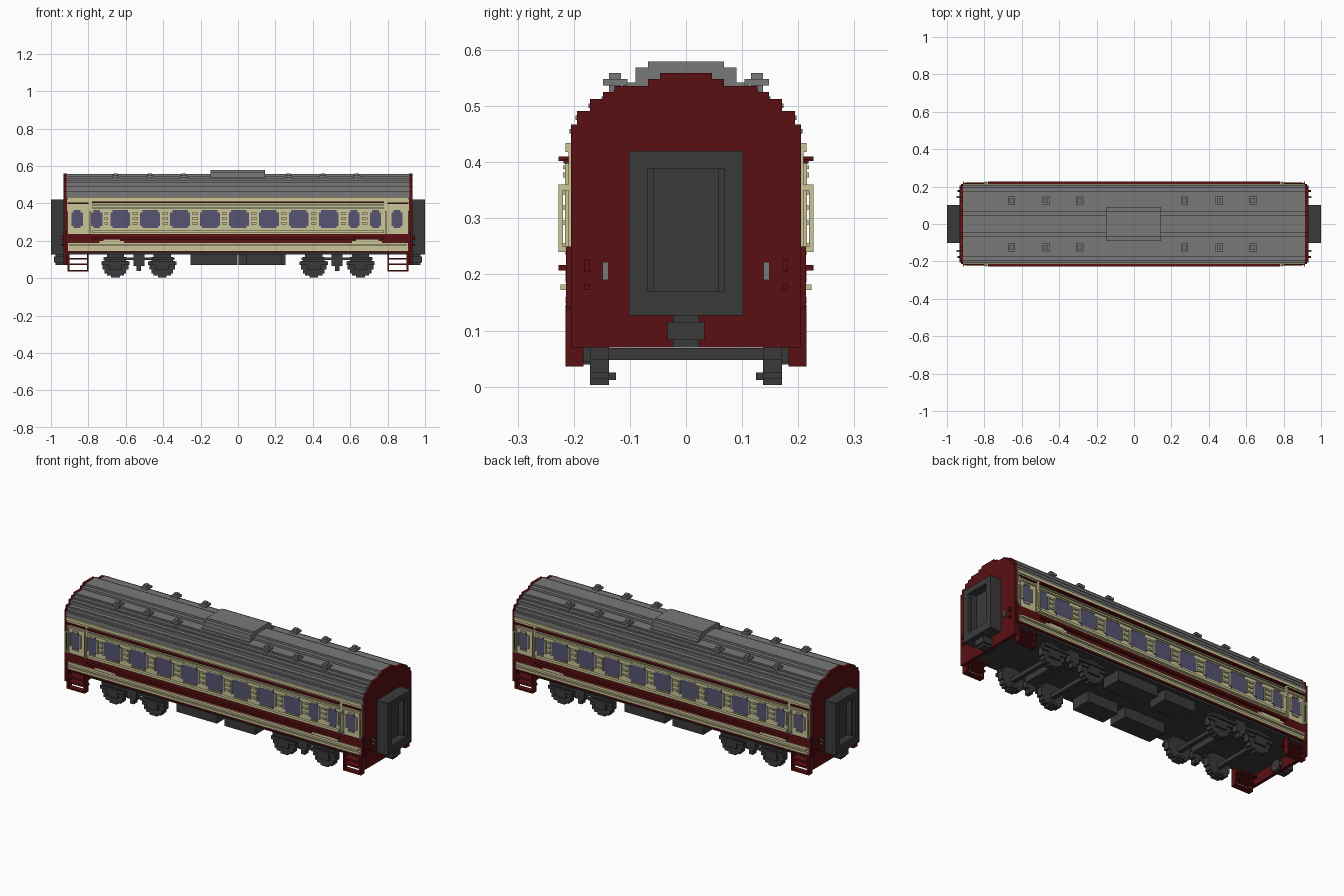
import bpy, bmesh, math
from mathutils import Matrix

cube = bpy.data.objects.get("Cube")
if cube:
    bpy.data.objects.remove(cube, do_unlink=True)


def material(name, rgb):
    m = bpy.data.materials.new(name)
    m.diffuse_color = (*rgb, 1)
    m.use_nodes = True
    node = m.node_tree.nodes["Principled BSDF"]
    node.inputs["Base Color"].default_value = (*rgb, 1)
    node.inputs["Roughness"].default_value = 0.8
    return m


RED = material("dark red paint", (0.10, 0.005, 0.006))
CREAM = material("cream paint", (0.60, 0.57, 0.31))
GREY = material("roof grey", (0.19, 0.19, 0.19))
DARK = material("underframe charcoal", (0.042, 0.042, 0.042))
GLASS = material("window glass", (0.095, 0.09, 0.17))
V = 0.0115                                # block size of the stepped style


def part(name, mat, boxes, turn=False, mirror=""):
    """Object from boxes (x0, x1, y0, y1, z0, z1); turn adds a half-turn copy,
    mirror adds copies reflected across the named axes."""
    boxes = list(boxes)
    if turn:
        boxes += [(-b[1], -b[0], -b[3], -b[2], b[4], b[5]) for b in boxes]
    if "x" in mirror:
        boxes += [(-b[1], -b[0], *b[2:]) for b in boxes]
    if "y" in mirror:
        boxes += [(b[0], b[1], -b[3], -b[2], b[4], b[5]) for b in boxes]
    bm = bmesh.new()
    for x0, x1, y0, y1, z0, z1 in boxes:
        mtx = Matrix.Translation(((x0 + x1) / 2, (y0 + y1) / 2, (z0 + z1) / 2))
        mtx = mtx @ Matrix.Diagonal((x1 - x0, y1 - y0, z1 - z0, 1))
        bmesh.ops.create_cube(bm, size=1, matrix=mtx)
    return finish(name, mat, bm)


def finish(name, mat, bm):
    mesh = bpy.data.meshes.new(name)
    bm.to_mesh(mesh)
    bm.free()
    mesh.materials.append(mat)
    ob = bpy.data.objects.new(name, mesh)
    bpy.context.collection.objects.link(ob)
    return ob


def extrude_x(name, mat, outline, x0, x1):
    """Solid from a (y, z) outline drawn along x."""
    bm = bmesh.new()
    face = bm.faces.new([bm.verts.new((x0, y, z)) for y, z in outline])
    ext = bmesh.ops.extrude_face_region(bm, geom=[face])["geom"]
    bmesh.ops.translate(bm, vec=(x1 - x0, 0, 0),
                        verts=[e for e in ext if isinstance(e, bmesh.types.BMVert)])
    bmesh.ops.recalc_face_normals(bm, faces=bm.faces)
    return finish(name, mat, bm)


# Stepped arch: (half width, top of that step)
STEPS = [(0.205, 0.467), (0.194, 0.491), (0.171, 0.513), (0.148, 0.525),
         (0.127, 0.536), (0.068, 0.548), (0.046, 0.559)]


def arch(bottom, shrink=0.0):
    side, z = [], bottom
    for w, top in STEPS:
        side += [(w, z), (w, top - shrink)]
        z = top - shrink
    return side + [(-y, z) for y, z in reversed(side)]


# Roof and end walls
extrude_x("roof", GREY, arch(0.43, 0.001), -0.918, 0.918)
extrude_x("end_wall_left", RED, arch(0.07), 0.915, 0.932)
extrude_x("end_wall_right", RED, arch(0.07), -0.932, -0.915)
part("roof_ribs", GREY, [(-0.915, 0.915, w - 0.004, w + 0.003, t - 0.016, t - 0.008)
                         for w, t in STEPS[:5]], mirror="y")

# Roof hood and vents
part("roof_hood", GREY, [(-0.148, 0.145, -0.112, 0.112, 0.52, 0.542),
                         (-0.148, 0.145, -0.09, 0.09, 0.53, 0.569),
                         (-0.148, 0.145, -0.068, 0.068, 0.56, 0.58)])
vents = []
for x in (-0.655, -0.47, -0.29, 0.27, 0.455, 0.635):
    vents += [(x - 0.02, x + 0.02, 0.104, 0.148, 0.537, 0.548),
              (x - 0.011, x + 0.011, 0.116, 0.137, 0.51, 0.559)]
part("roof_vents", GREY, vents, mirror="y")

# Body shell, split by colour height
W = 0.209
part("body_floor", DARK, [(-0.915, 0.915, -0.205, 0.205, 0.128, 0.145)])
part("lower_body", CREAM, [(-0.915, 0.915, -W, W, 0.14, 0.188)])
part("red_band", RED, [(-0.915, 0.915, -W - 0.003, W + 0.003, 0.188, 0.236)])
part("upper_body", CREAM, [(-0.915, 0.915, -W, W, 0.236, 0.43)])
part("corner_posts", RED, [(0.91, 0.924, 0.19, 0.214, 0.14, 0.25)], mirror="xy")
part("band_notches", CREAM, [(-0.74, -0.61, -0.215, -0.20, 0.186, 0.199),
                             (-0.72, -0.63, -0.215, -0.20, 0.199, 0.210),
                             (0.61, 0.77, -0.215, -0.20, 0.186, 0.199),
                             (0.63, 0.75, -0.215, -0.20, 0.199, 0.210)], turn=True)

# Windows: (centre, half width), front side; the back is the half turn of it
WINDOWS = [(-0.86, 0.03), (-0.755, 0.03), (-0.63, 0.053), (-0.47, 0.053),
           (-0.31, 0.053), (-0.15, 0.053), (0.005, 0.053), (0.165, 0.053),
           (0.325, 0.053), (0.485, 0.053), (0.62, 0.03), (0.735, 0.03), (0.85, 0.03)]
Z0, Z1 = 0.268, 0.364
glass, frames, piers = [], [], []
for c, h in WINDOWS:
    glass += [(c - h, c + h, -0.213, -0.205, Z0 + V, Z1 - V),
              (c - h + V, c + h - V, -0.213, -0.205, Z0, Z1)]
    for s in (-1, 1):                     # stepped frame round the glass
        x = c + s * (h + 0.003)
        frames.append((x - 0.003, x + 0.003, -0.216, -0.205, Z0 + V, Z1 - V))
        z = Z0 - 0.003 if s < 0 else Z1 + 0.003
        frames.append((c - h + V, c + h - V, -0.216, -0.205, z - 0.003, z + 0.003))
part("window_glass", GLASS, glass, turn=True)
part("window_frames", CREAM, frames, turn=True)

# Corrugated side ribs, broken by the windows in the window row
for (a, ha), (b, hb) in zip(WINDOWS[1:-2], WINDOWS[2:-1]):
    for z in (0.288, 0.315, 0.342):
        piers.append((a + ha + 0.012, b - hb - 0.012, -0.218, -0.205, z, z + 0.009))
part("pier_ribs", CREAM, piers, turn=True)
part("side_ribs", CREAM, [(-0.78, 0.78, 0.2, 0.224, 0.243, 0.256),
                          (-0.78, 0.78, 0.2, 0.219, 0.373, 0.382),
                          (-0.78, 0.78, 0.2, 0.219, 0.388, 0.394),
                          (-0.9, 0.9, 0.2, 0.224, 0.172, 0.182),
                          (-0.915, 0.915, 0.2, 0.215, 0.418, 0.434),
                          (-0.9, 0.9, 0.2, 0.215, 0.148, 0.160)], mirror="y")
part("red_side_ribs", RED, [(-0.78, 0.78, 0.2, 0.227, 0.402, 0.410),
                            (-0.78, 0.78, 0.2, 0.227, 0.207, 0.217),
                            (-0.915, 0.915, 0.2, 0.215, 0.138, 0.146)], mirror="y")

# Doors at the four corners
part("door_frames", CREAM, [(0.798, 0.804, 0.2, 0.216, 0.236, 0.4),
                            (0.902, 0.908, 0.2, 0.216, 0.236, 0.4),
                            (0.798, 0.908, 0.2, 0.216, 0.380, 0.388)], mirror="xy")
part("door_lintels", RED, [(0.798, 0.912, 0.2, 0.218, 0.398, 0.406)], mirror="xy")
rails = []
for x in (0.787, 0.909):
    rails += [(x, x + 0.006, 0.219, 0.227, 0.24, 0.36),
              (x, x + 0.006, 0.2, 0.227, 0.24, 0.25),
              (x, x + 0.006, 0.2, 0.227, 0.35, 0.36)]
part("door_handrails", CREAM, rails, mirror="xy")

# Entrance steps: open frames with treads
steps = [(0.80, 0.808, 0.183, 0.215, 0.036, 0.14), (0.902, 0.912, 0.183, 0.215, 0.036, 0.14),
         (0.80, 0.912, 0.183, 0.215, 0.036, 0.045), (0.80, 0.912, 0.172, 0.215, 0.070, 0.079),
         (0.80, 0.912, 0.150, 0.215, 0.100, 0.109)]
part("entrance_steps", RED, steps, mirror="xy")

# Gangway bellows, a recessed box on each end
part("gangways", DARK, [(0.93, 1.0, 0.068, 0.102, 0.127, 0.42),
                        (0.93, 1.0, -0.102, -0.068, 0.127, 0.42),
                        (0.93, 1.0, -0.07, 0.07, 0.127, 0.171),
                        (0.93, 1.0, -0.07, 0.07, 0.388, 0.42),
                        (0.93, 0.955, -0.07, 0.07, 0.17, 0.39),
                        (0.95, 0.985, 0.058, 0.07, 0.17, 0.39),
                        (0.95, 0.985, -0.07, -0.058, 0.17, 0.39)], mirror="x")
part("couplers", DARK, [(0.90, 0.985, -0.033, 0.033, 0.083, 0.115),
                        (0.90, 0.975, -0.023, 0.023, 0.070, 0.130)], mirror="x")
part("end_handles", GREY, [(0.943, 0.949, 0.138, 0.149, 0.19, 0.222),
                           (0.93, 0.949, 0.138, 0.149, 0.19, 0.196),
                           (0.93, 0.949, 0.138, 0.149, 0.216, 0.222)], mirror="xy")
part("end_hooks", RED, [(0.93, 0.945, 0.171, 0.182, 0.205, 0.228),
                        (0.93, 0.945, 0.171, 0.182, 0.172, 0.182)], mirror="xy")

# Equipment boxes under the floor
part("equipment_boxes", DARK, [(-0.253, -0.003, -0.183, -0.07, 0.07, 0.135),
                               (0.043, 0.235, -0.183, -0.07, 0.07, 0.135)], turn=True)

# Bogies: stepped wheels, axles and side frames
wheels, axles, frames = [], [], []
R = 0.067
for centre in (0.53, -0.53):
    for x in (centre - 0.125, centre + 0.125):
        for i in range(12):
            z = -R + (i + 0.5) * R / 6
            half = max(V * 2, round(math.sqrt(R * R - z * z) / V) * V)
            wheels.append((x - half, x + half, 0.137, 0.171,
                           R + 0.003 + z - R / 12, R + 0.003 + z + R / 12))
        wheels.append((x - 0.02, x + 0.02, 0.125, 0.137, 0.012, 0.025))
        axles.append((x - 0.012, x + 0.012, -0.183, 0.183, 0.048, 0.069))
        frames += [(x - 0.035, x + 0.035, 0.165, 0.183, 0.045, 0.09),
                   (x - 0.075, x + 0.075, 0.168, 0.18, 0.072, 0.09)]
    frames += [(centre - 0.03, centre + 0.03, 0.15, 0.183, 0.065, 0.135),
               (centre - 0.012, centre + 0.012, 0.15, 0.183, 0.04, 0.07),
               (centre - 0.19, centre + 0.19, 0.155, 0.18, 0.098, 0.112)]
    axles.append((centre - 0.03, centre + 0.03, -0.16, 0.16, 0.09, 0.135))
part("wheels", DARK, wheels, mirror="y")
part("axles", DARK, axles)
part("bogie_frames", DARK, frames, mirror="y")
